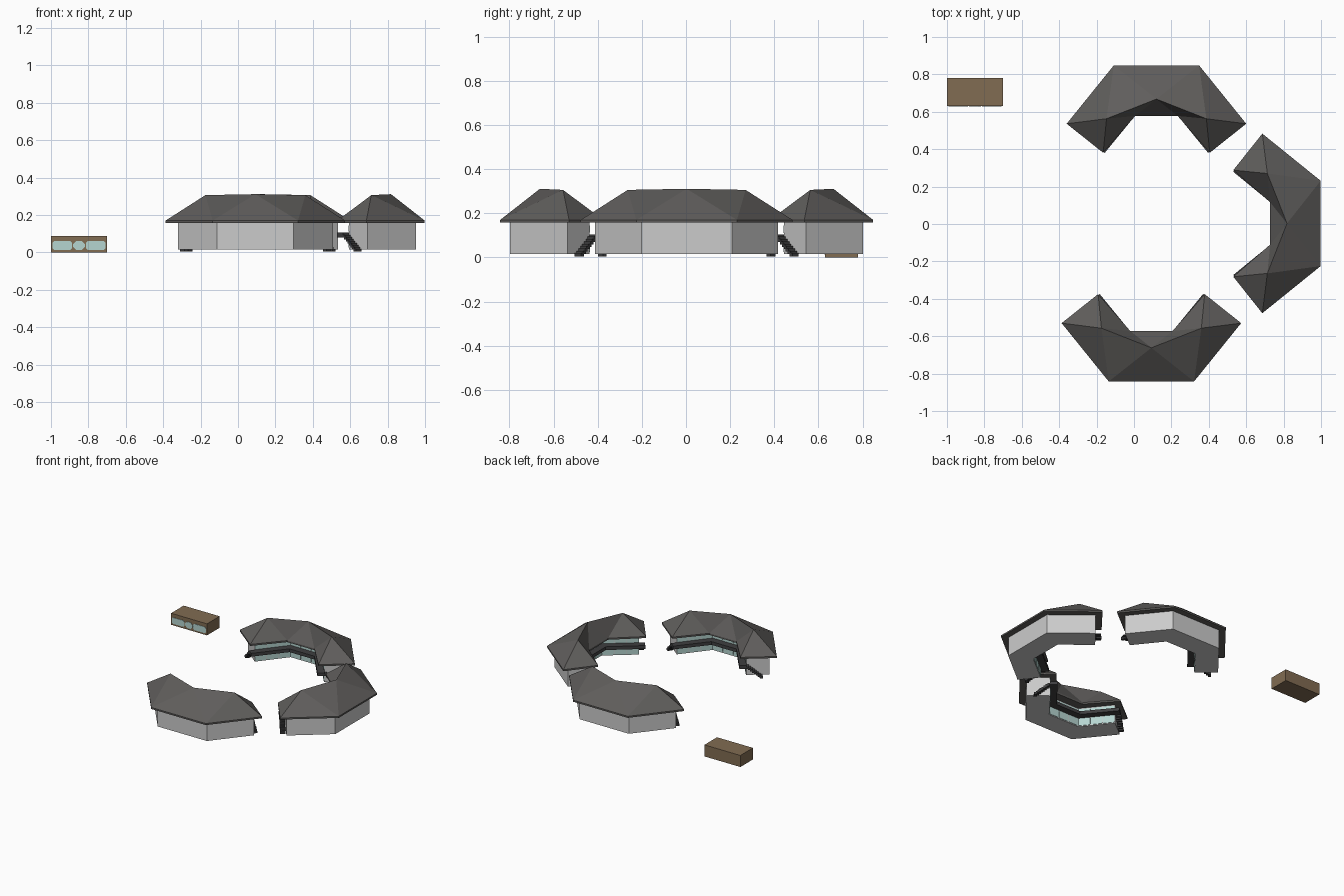
import bpy, bmesh, math
from mathutils import Vector, Matrix

if "Cube" in bpy.data.objects:
    bpy.data.objects.remove(bpy.data.objects["Cube"])


def material(name, rgb):
    m = bpy.data.materials.new(name)
    m.diffuse_color = (*rgb, 1)
    m.use_nodes = True
    m.node_tree.nodes["Principled BSDF"].inputs["Base Color"].default_value = m.diffuse_color
    return m


WALL = material("light grey wall", (0.60, 0.60, 0.60))
ROOF = material("charcoal roof", (0.115, 0.11, 0.106))
DARK = material("dark timber", (0.05, 0.05, 0.052))
GLASS = material("pale teal glass", (0.46, 0.66, 0.63))
BROWN = material("brown cladding", (0.22, 0.15, 0.085))


def finish(bm, name, mat, matrix):
    bmesh.ops.recalc_face_normals(bm, faces=bm.faces)
    me = bpy.data.meshes.new(name)
    bm.to_mesh(me)
    bm.free()
    me.materials.append(mat)
    ob = bpy.data.objects.new(name, me)
    ob.matrix_world = matrix
    bpy.context.collection.objects.link(ob)
    return ob


def extrude(bm, points, offset):
    """Solid made by sweeping a flat polygon along an offset."""
    a = [bm.verts.new(p) for p in points]
    b = [bm.verts.new(Vector(p) + Vector(offset)) for p in points]
    bm.faces.new(a)
    bm.faces.new(b)
    n = len(a)
    for i in range(n):
        bm.faces.new((a[i], a[(i + 1) % n], b[(i + 1) % n], b[i]))


def prism(bm, pts, z0, z1):
    extrude(bm, [(x, y, z0) for x, y in pts], (0, 0, z1 - z0))


def panel(bm, p, q, z0, z1, normal, cut, thick=0.004):
    """Thin window plate with chamfered corners between plan points p and q."""
    p, q = Vector((*p, 0)), Vector((*q, 0))
    d = (q - p).normalized()
    length = (q - p).length
    outline = [(cut, z0), (length - cut, z0), (length, z0 + cut), (length, z1 - cut),
               (length - cut, z1), (cut, z1), (0, z1 - cut), (0, z0 + cut)]
    extrude(bm, [p + d * s + Vector((0, 0, z)) for s, z in outline],
            Vector((*normal, 0)) * thick)


def mirrored(half):
    return half + [(-x, y) for x, y in reversed(half)]


# Plan outlines of one wing: outer corner, outer end, inner end, inner corner
WALLS = mirrored([(0.205, 0.80), (0.415, 0.54), (0.29, 0.44), (0.13, 0.64)])
EAVES = mirrored([(0.228, 0.845), (0.48, 0.533), (0.285, 0.378), (0.113, 0.575)])
ARM = Vector((0.625, -0.78))      # direction along an arm, towards its end
OUT = Vector((0.78, 0.625))       # direction across an arm, away from the court


def wing(side, mx):
    # walls
    bm = bmesh.new()
    prism(bm, WALLS, 0.015, 0.166)
    finish(bm, side + "_walls", WALL, mx)

    # hipped roof with thin fascia
    bm = bmesh.new()
    low = [bm.verts.new((x, y, 0.158)) for x, y in EAVES]
    top = [bm.verts.new((x, y, 0.170)) for x, y in EAVES]
    bm.faces.new(low)
    for i in range(8):
        j = (i + 1) % 8
        bm.faces.new((low[i], low[j], top[j], top[i]))
    mid = bm.verts.new((0, 0.665, 0.311))
    for s, (o, e, i, c) in ((1, top[:4]), (-1, top[:3:-1])):
        r = bm.verts.new((s * 0.267, 0.56, 0.306))
        for f in ((o, e, r), (e, i, r), (i, c, r), (c, mid, r), (o, r, mid)):
            bm.faces.new(f)
    bm.faces.new((top[0], mid, top[7]))
    bm.faces.new((top[3], top[4], mid))
    finish(bm, side + "_roof", ROOF, mx)

    # balcony along the court side, with landings past both ends
    end = Vector((0.29, 0.44))
    bm = bmesh.new()
    half = [(0.13, 0.64), tuple(end), tuple(end + ARM * 0.04),
            tuple(end + ARM * 0.04 - OUT * 0.05), (0.104, 0.588)]
    prism(bm, mirrored(half), 0.08, 0.105)
    finish(bm, side + "_balcony", DARK, mx)

    # stairs running down along both end walls
    bm = bmesh.new()
    n = 8
    for s in (1, -1):
        for k in range(n):
            a = end + OUT * (k * 0.0135 - 0.004) + ARM * 0.003
            b = a + OUT * 0.021
            pts = [a, b, b + ARM * 0.037, a + ARM * 0.037]
            z = 0.094 - k * 0.0107
            prism(bm, [(s * p.x, p.y) for p in pts], z - 0.014, z)
    finish(bm, side + "_stairs", DARK, mx)

    # window bands on both floors of the court side
    bm = bmesh.new()
    corners = [Vector(c) for c in ((0.29, 0.44), (0.13, 0.64), (-0.13, 0.64), (-0.29, 0.44))]
    for p, q in zip(corners, corners[1:]):
        d = (q - p).normalized()
        normal = Vector((-d.y, d.x))
        if normal.y > 0:
            normal = -normal
        for z0, z1 in ((0.02, 0.078), (0.107, 0.15)):
            for k in range(3):
                a = p.lerp(q, (k + 0.02) / 3)
                b = p.lerp(q, (k + 0.98) / 3)
                panel(bm, a, b, z0, z1, normal, 0.006)
    finish(bm, side + "_windows", GLASS, mx)


for side, loc, turn in (("north", (0.12, 0.003, 0), 0),
                        ("south", (0.093, 0.003, 0), 180),
                        ("east", (0.153, 0.003, 0), -90)):
    wing(side, Matrix.Translation(loc) @ Matrix.Rotation(math.radians(turn), 4, 'Z'))

# small detached cabin with three front windows
I = Matrix.Identity(4)
bm = bmesh.new()
prism(bm, [(-1, 0.63), (-0.70, 0.63), (-0.70, 0.78), (-1, 0.78)], 0, 0.087)
finish(bm, "cabin", BROWN, I)
bm = bmesh.new()
for x0, x1, cut in ((-0.992, -0.887, 0.009), (-0.883, -0.817, 0.018), (-0.813, -0.708, 0.009)):
    panel(bm, (x0, 0.63), (x1, 0.63), 0.013, 0.06, (0, -1), cut, 0.003)
finish(bm, "cabin_windows", GLASS, I)
